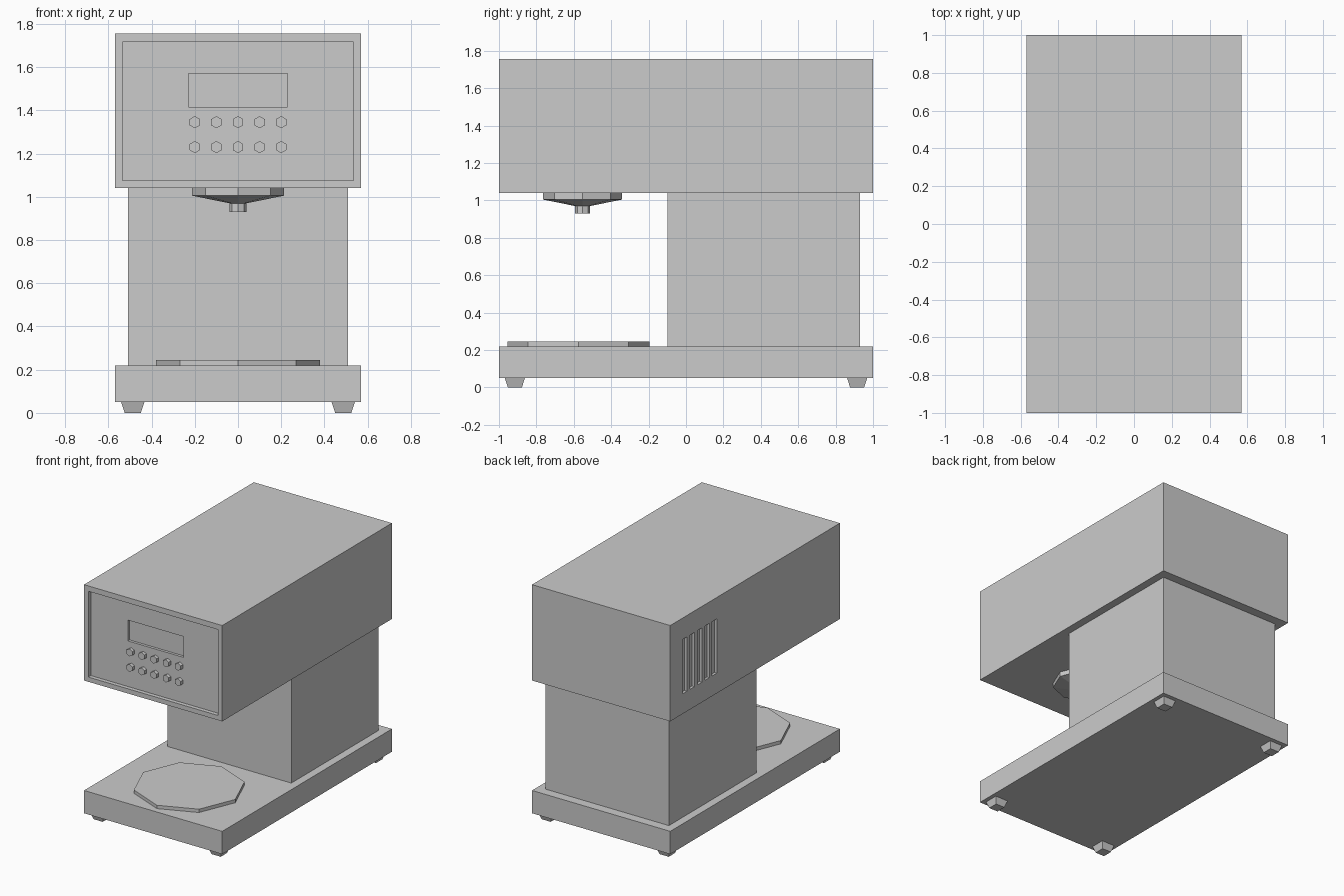
import bpy, bmesh, math
from mathutils import Matrix, Vector

cube = bpy.data.objects.get("Cube")
if cube:
    bpy.data.objects.remove(cube, do_unlink=True)

grey = bpy.data.materials.new("plain_grey")
grey.use_nodes = True
GREY = (0.6, 0.6, 0.6, 1)
grey.diffuse_color = GREY
grey.node_tree.nodes["Principled BSDF"].inputs["Base Color"].default_value = GREY


def finish(name, bm):
    mesh = bpy.data.meshes.new(name)
    bmesh.ops.recalc_face_normals(bm, faces=bm.faces)
    bm.to_mesh(mesh)
    bm.free()
    mesh.materials.append(grey)
    obj = bpy.data.objects.new(name, mesh)
    bpy.context.collection.objects.link(obj)
    return obj


def box(name, lo, hi):
    lo, hi = Vector(lo), Vector(hi)
    bm = bmesh.new()
    bmesh.ops.create_cube(bm, size=1)
    bmesh.ops.scale(bm, vec=hi - lo, verts=bm.verts)
    bmesh.ops.translate(bm, vec=(lo + hi) / 2, verts=bm.verts)
    return finish(name, bm)


def prism(name, sides, r_low, r_high, height, centre, spin=0, tilt=0):
    """Tapered prism along z, then tilted about x; centre is its middle."""
    bm = bmesh.new()
    turn = (Matrix.Translation(centre) @ Matrix.Rotation(tilt, 4, "X")
            @ Matrix.Rotation(spin, 4, "Z"))
    bmesh.ops.create_cone(bm, cap_ends=True, segments=sides, radius1=r_low,
                          radius2=r_high, depth=height, matrix=turn)
    return finish(name, bm)


def cut(target, cutters):
    for cutter in cutters:
        cutter.hide_render = True
        mod = target.modifiers.new("recess", "BOOLEAN")
        mod.operation = "DIFFERENCE"
        mod.solver = "EXACT"
        mod.object = cutter
    bpy.context.view_layer.update()
    graph = bpy.context.evaluated_depsgraph_get()
    mesh = bpy.data.meshes.new_from_object(target.evaluated_get(graph))
    target.modifiers.clear()
    target.data = mesh
    for cutter in cutters:
        bpy.data.objects.remove(cutter, do_unlink=True)


# Main housing
box("base", (-0.57, -1, 0.05), (0.57, 1, 0.22))
box("column", (-0.51, -0.1, 0.22), (0.51, 0.93, 1.04))
head = box("head", (-0.57, -1, 1.04), (0.57, 1, 1.755))

# Recessed control panel, display and side vents
cutters = [box("panel_cutter", (-0.535, -1.1, 1.075), (0.535, -0.97, 1.715)),
           box("display_cutter", (-0.23, -1.05, 1.415), (0.23, -0.95, 1.57))]
for i in range(5):
    y = 0.83 - 0.088 * i
    cutters.append(box("vent_cutter", (-0.7, y - 0.027, 1.19), (-0.55, y + 0.027, 1.595)))
cut(head, cutters)

# Two rows of hexagonal buttons
for row, z in enumerate((1.345, 1.23)):
    for col in range(5):
        prism(f"button_{row + 1}_{col + 1}", 6, 0.028, 0.028, 0.03,
              (0.1 * (col - 2), -0.98, z), tilt=math.pi / 2)

# Dispenser under the head
NOZZLE_Y = -0.553
prism("nozzle_collar", 8, 0.212, 0.212, 0.035, (0, NOZZLE_Y, 1.0225))
prism("nozzle_cone", 8, 0.04, 0.212, 0.035, (0, NOZZLE_Y, 0.9875))
prism("nozzle_tip", 8, 0.04, 0.04, 0.04, (0, NOZZLE_Y, 0.95))

# Cup plate on the base
prism("cup_plate", 8, 0.38, 0.38, 0.025, (0, -0.575, 0.2325))

# Tapered square feet
for side, sx in (("right", -1), ("left", 1)):
    for end, sy in (("front", -1), ("back", 1)):
        prism(f"{end}_{side}_foot", 4, 0.053, 0.076, 0.05,
              (0.487 * sx, 0.915 * sy, 0.025), spin=math.pi / 4)
